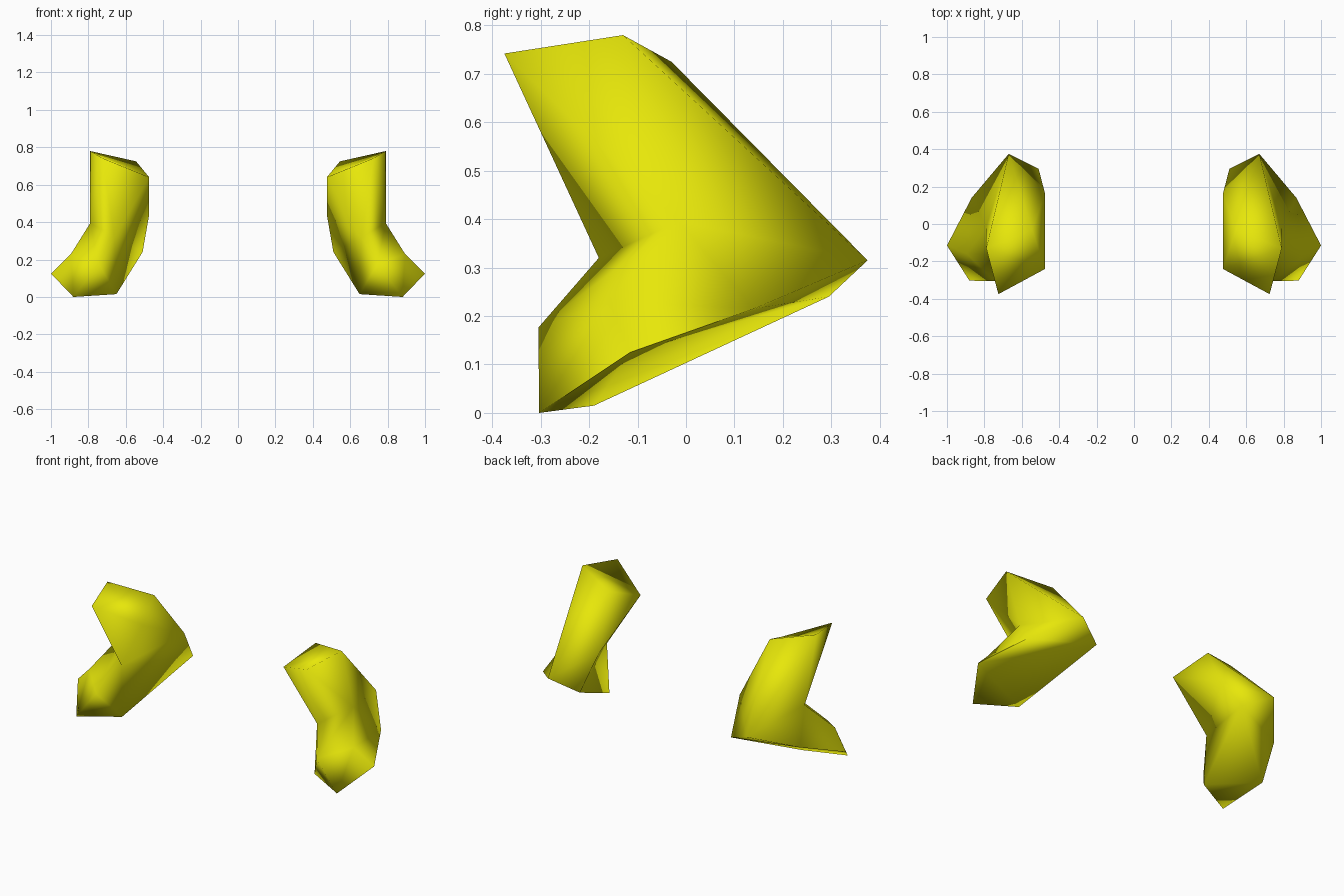
import bpy, bmesh, math

if "Cube" in bpy.data.objects:
    bpy.data.objects.remove(bpy.data.objects["Cube"])

yellow = bpy.data.materials.new("yellow")
yellow.diffuse_color = (0.8, 0.8, 0.003, 1)
yellow.use_nodes = True
yellow.node_tree.nodes["Principled BSDF"].inputs["Base Color"].default_value = yellow.diffuse_color

# Key points of one bent sleeve: open-end ring, elbow ring, cuff ring
POINTS = {
    # upper end
    "A": (0.79, -0.13, 0.78), "B": (0.725, -0.375, 0.742),
    "C": (0.475, -0.24, 0.64), "D": (0.545, -0.03, 0.725),
    # elbow
    "E": (0.79, -0.015, 0.395), "P": (0.66, -0.18, 0.32),
    "H": (0.475, 0.16, 0.44), "G": (0.51, 0.295, 0.24),
    "F": (0.67, 0.375, 0.315), "M": (0.868, 0.14, 0.215),
    # lower end
    "I": (1.0, -0.115, 0.125), "J": (0.88, -0.303, 0.0),
    "K": (0.65, -0.19, 0.015), "L": (0.745, -0.305, 0.176),
    "N": (0.893, -0.16, 0.23),
}
FACES = ("ABC ACD "                                   # upper cap
         "ABE BPE BCP CDH PCH DAF DFH HGF AFE "       # upper half
         "EFM NEM MIN IJN NJL ENL ELP PLK PKG PGH "   # lower half
         "LJK KJI KIG IMG MFG").split()               # cuff and underside


def sleeve(name, side):
    bm = bmesh.new()
    v = {k: bm.verts.new((side * x, y, z)) for k, (x, y, z) in POINTS.items()}
    for f in FACES:
        bm.faces.new([v[k] for k in f])
    bmesh.ops.recalc_face_normals(bm, faces=bm.faces)
    mesh = bpy.data.meshes.new(name)
    bm.to_mesh(mesh)
    bm.free()
    mesh.materials.append(yellow)
    ob = bpy.data.objects.new(name, mesh)
    bpy.context.collection.objects.link(ob)
    bpy.ops.object.select_all(action='DESELECT')
    ob.select_set(True)
    bpy.context.view_layer.objects.active = ob
    bpy.ops.object.shade_smooth_by_angle(angle=math.radians(120))


# Mirrored pair
for name, side in (("right_sleeve", 1), ("left_sleeve", -1)):
    sleeve(name, side)
